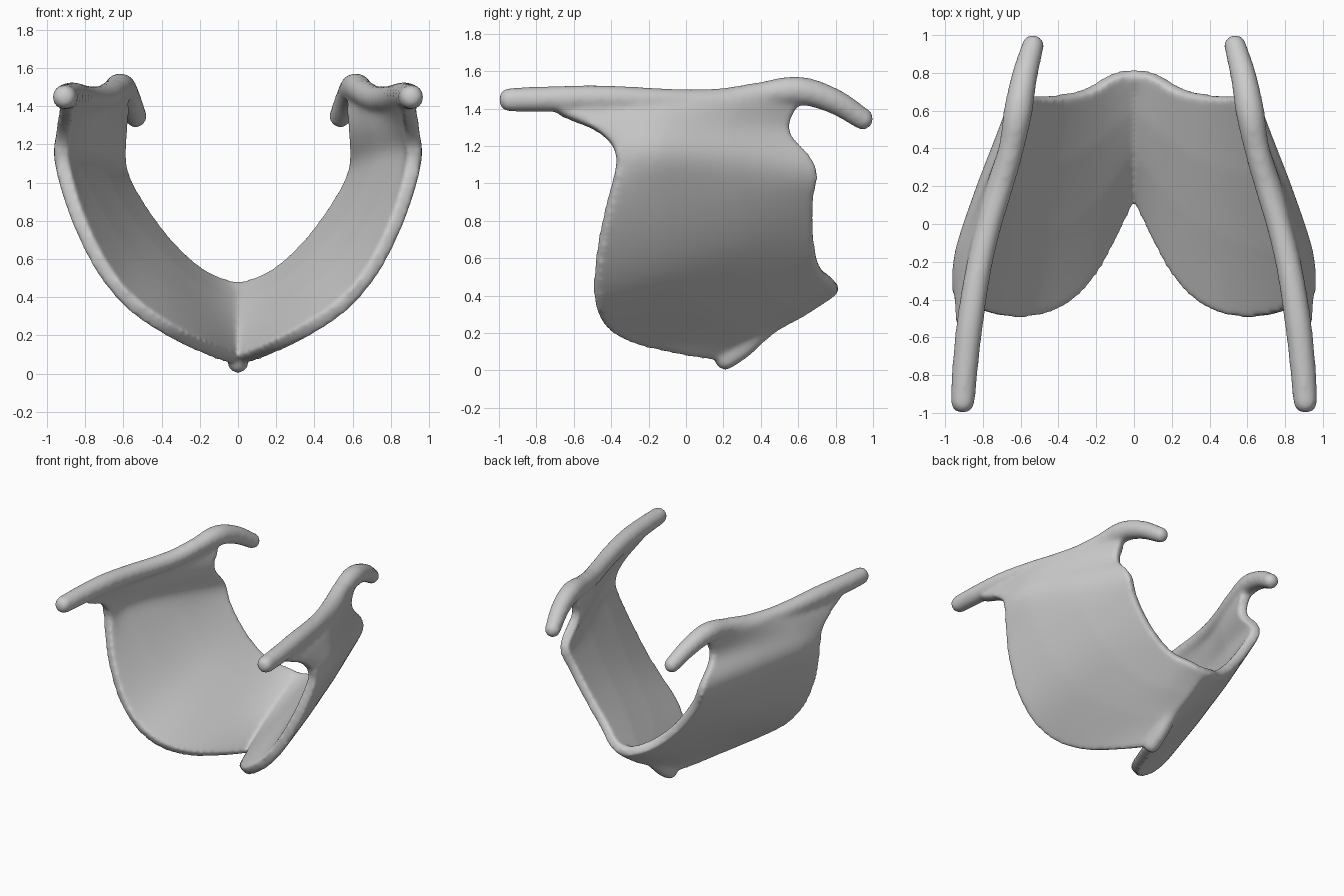
import bpy, bmesh
from mathutils import Vector

if "Cube" in bpy.data.objects:
    bpy.data.objects.remove(bpy.data.objects["Cube"])


def tube(name, pts):
    """Smooth tapered rod through (x, y, z, radius) points with ball ends."""
    cu = bpy.data.curves.new(name, 'CURVE')
    cu.dimensions = '3D'
    cu.bevel_depth = 1.0
    cu.bevel_resolution = 6
    cu.use_fill_caps = True
    sp = cu.splines.new('BEZIER')
    sp.bezier_points.add(len(pts) - 1)
    for bp, (x, y, z, r) in zip(sp.bezier_points, pts):
        bp.co = (x, y, z)
        bp.radius = r
        bp.handle_left_type = bp.handle_right_type = 'AUTO'
    ob = bpy.data.objects.new(name, cu)
    bpy.context.collection.objects.link(ob)
    parts = [ob]
    for x, y, z, r in (pts[0], pts[-1]):
        bpy.ops.mesh.primitive_uv_sphere_add(segments=24, ring_count=16, radius=r, location=(x, y, z))
        parts.append(bpy.context.object)
    return parts


# Side plate: each row runs front edge, crease, back edge; rows climb from keel to top bar
rows = [
    ((-.02, .20, .05), (-.02, .43, .225), (-.02, .82, .445)),
    ((.08, .02, .09), (.09, .33, .255), (.11, .80, .475)),
    ((.20, -.26, .14), (.22, .18, .31), (.22, .71, .53)),
    ((.39, -.46, .24), (.385, .02, .42), (.37, .68, .67)),
    ((.64, -.50, .41), (.59, -.08, .57), (.49, .67, .83)),
    ((.82, -.46, .74), (.755, -.14, .81), (.58, .68, .98)),
    ((.905, -.39, 1.0), (.875, -.19, 1.04), (.61, .71, 1.06)),
    ((.925, -.36, 1.15), (.94, -.19, 1.17), (.615, .66, 1.14)),
    ((.915, -.41, 1.24), (.885, -.15, 1.28), (.605, .54, 1.25)),
    ((.91, -.53, 1.32), (.845, -.10, 1.37), (.60, .54, 1.35)),
    ((.895, -.85, 1.425), (.80, -.06, 1.45), (.60, .64, 1.47)),
]
bm = bmesh.new()
grid = []
for a, m, b in rows:
    m, b = Vector(m), Vector(b)
    n = m.lerp(b, .5)
    grid.append([bm.verts.new(p) for p in (a, m, n, b)])
for r0, r1 in zip(grid, grid[1:]):
    for i in range(3):
        bm.faces.new((r0[i], r0[i + 1], r1[i + 1], r1[i]))
me = bpy.data.meshes.new("side_plate")
bm.to_mesh(me)
bm.free()
plate = bpy.data.objects.new("side_plate", me)
bpy.context.collection.objects.link(plate)

# Plate is thinner towards its front and back edges
group = plate.vertex_groups.new(name="thickness")
for i in range(len(me.vertices)):
    group.add([i], (.75, 1, 1, .7)[i % 4], 'REPLACE')
sub = plate.modifiers.new("round", 'SUBSURF')
sub.levels = sub.render_levels = 4
sol = plate.modifiers.new("thickness", 'SOLIDIFY')
sol.thickness = .105
sol.offset = 0
sol.vertex_group = "thickness"

# Top bar with its front and back horns
parts = [plate]
parts += tube("top_bar", [
    (.907, -.938, 1.447, .066), (.893, -.75, 1.45, .07), (.865, -.5, 1.455, .072),
    (.815, -.2, 1.445, .069), (.765, 0, 1.438, .067), (.705, .2, 1.445, .067),
    (.65, .4, 1.475, .068), (.613, .6, 1.495, .078), (.58, .78, 1.445, .07),
    (.535, .945, 1.345, .06)])

# Rounded keel where both plates meet
parts += tube("keel", [(0, .21, .058, .058), (0, .3, .115, .055), (0, .45, .242, .05),
                       (0, .6, .325, .047), (0, .775, .44, .045)])

# Fuse the half, mirror it and blend all joints
bpy.ops.object.select_all(action='DESELECT')
for p in parts:
    p.select_set(True)
bpy.context.view_layer.objects.active = plate
bpy.ops.object.convert(target='MESH')
bpy.ops.object.join()
shell = bpy.context.object
shell.name = "cartilage_shield"
bpy.ops.object.transform_apply(location=True, rotation=True, scale=True)
mir = shell.modifiers.new("mirror", 'MIRROR')
mir.use_mirror_merge = False
rem = shell.modifiers.new("fuse", 'REMESH')
rem.mode = 'VOXEL'
rem.voxel_size = .015
rem.use_smooth_shade = True
smo = shell.modifiers.new("blend", 'SMOOTH')
smo.factor = .5
smo.iterations = 16
bpy.ops.object.convert(target='MESH')
bpy.ops.object.shade_smooth()
